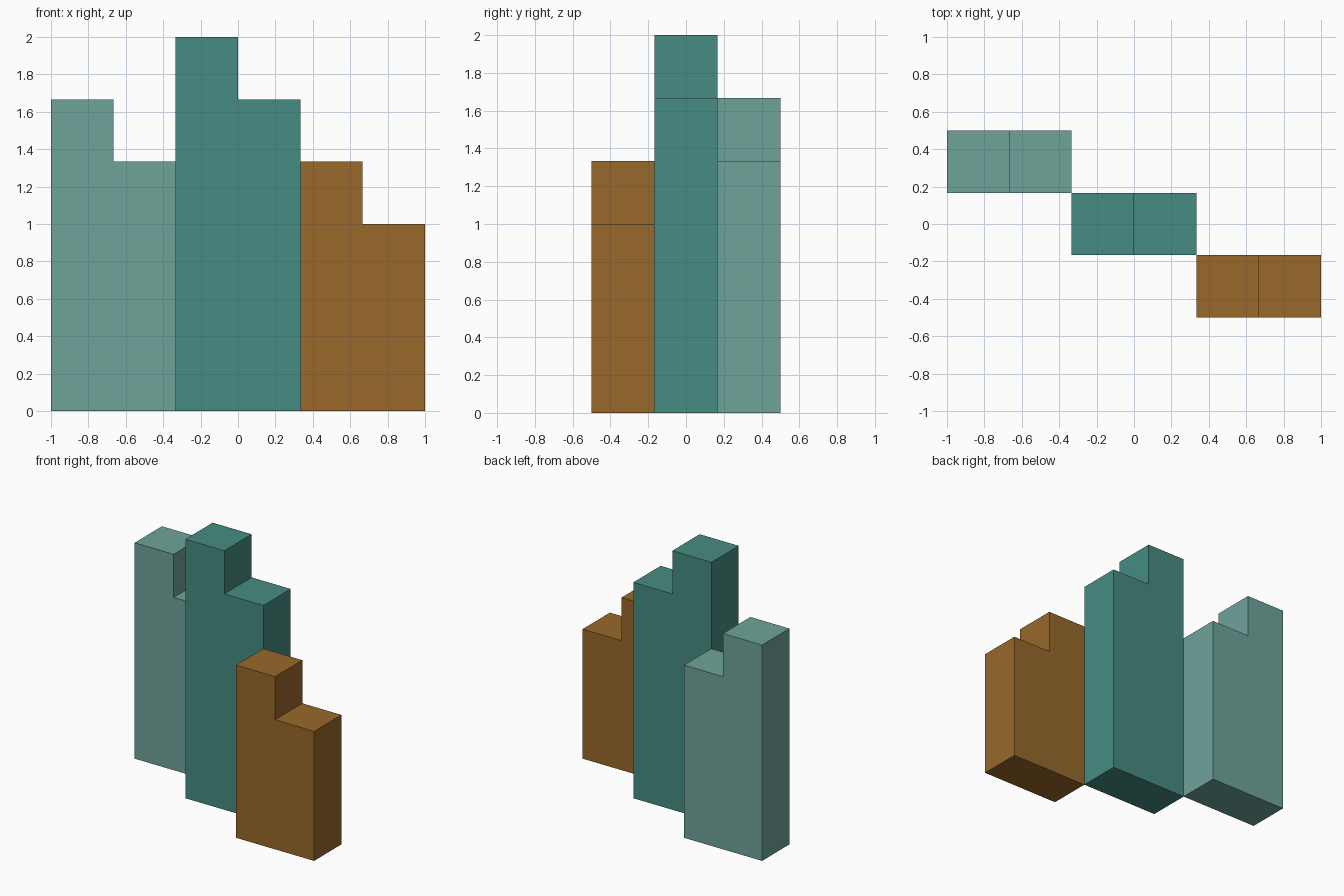
import bpy
import bmesh

if "Cube" in bpy.data.objects:
    bpy.data.objects.remove(bpy.data.objects["Cube"])

U = 1 / 3  # grid module: every width, depth and step is a multiple of it


def material(name, color):
    mat = bpy.data.materials.new(name)
    mat.diffuse_color = (*color, 1)
    mat.use_nodes = True
    mat.node_tree.nodes["Principled BSDF"].inputs["Base Color"].default_value = mat.diffuse_color
    return mat


def stepped_tower(name, x, y, tall, low, mat):
    """Two-step profile in the xz plane, extruded one module deep in y."""
    profile = [(0, 0), (2, 0), (2, low), (1, low), (1, tall), (0, tall)]
    bm = bmesh.new()
    face = bm.faces.new([bm.verts.new(((x + px) * U, y * U, pz * U))
                         for px, pz in profile])
    ext = bmesh.ops.extrude_face_region(bm, geom=[face], use_keep_orig=True)
    verts = [g for g in ext["geom"] if isinstance(g, bmesh.types.BMVert)]
    bmesh.ops.translate(bm, verts=verts, vec=(0, U, 0))
    bmesh.ops.recalc_face_normals(bm, faces=bm.faces)
    mesh = bpy.data.meshes.new(name)
    bm.to_mesh(mesh)
    bm.free()
    mesh.materials.append(mat)
    obj = bpy.data.objects.new(name, mesh)
    bpy.context.collection.objects.link(obj)
    return obj


# Towers step diagonally from back left to front right
light_teal = material("light_teal", (0.156, 0.366, 0.323))
teal = material("teal", (0.061, 0.262, 0.223))
brown = material("brown", (0.314, 0.138, 0.024))

stepped_tower("back_left_tower", -3, 0.5, 5, 4, light_teal)
stepped_tower("middle_tower", -1, -0.5, 6, 5, teal)
stepped_tower("front_right_tower", 1, -1.5, 4, 3, brown)
